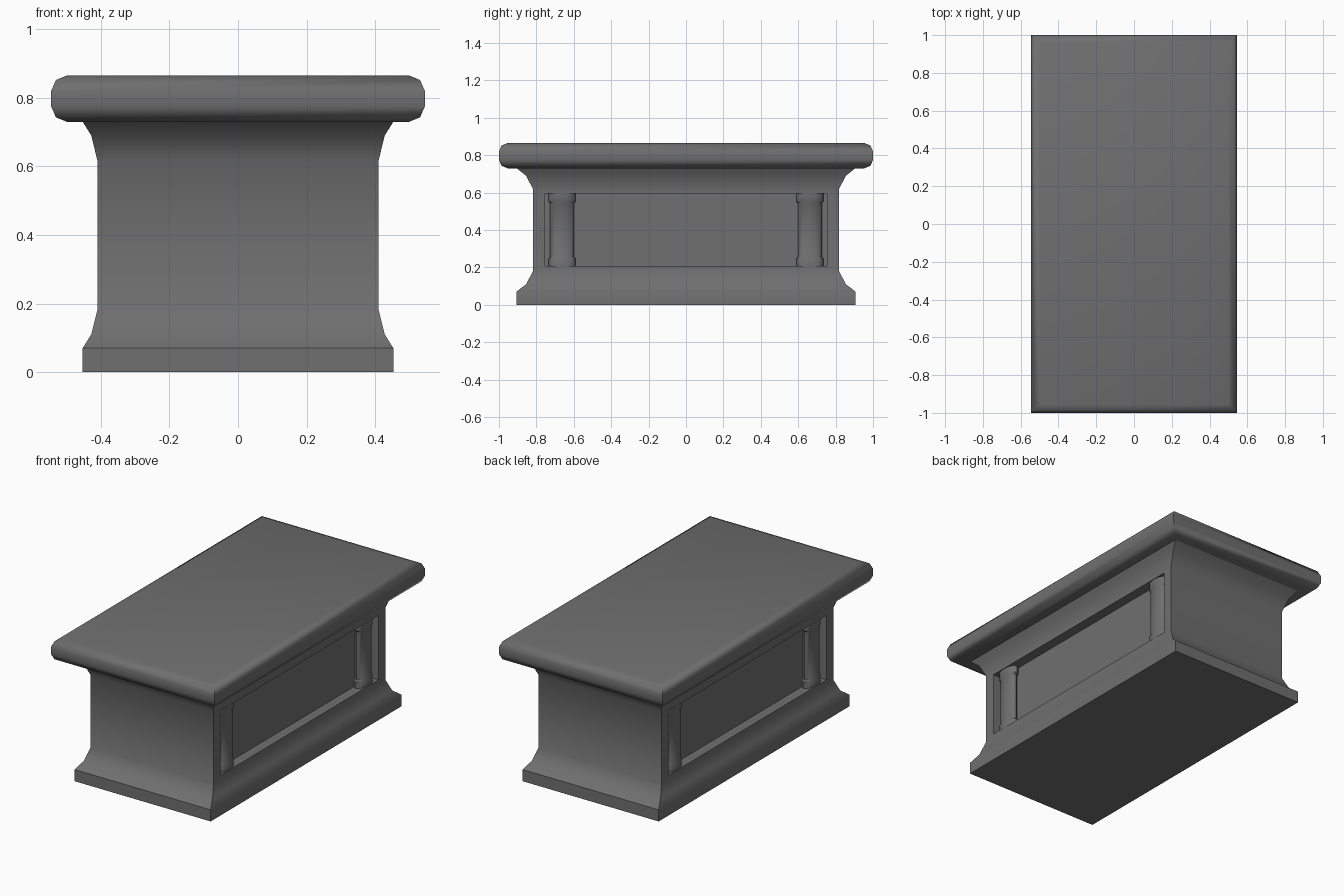
import bpy, bmesh, math

if "Cube" in bpy.data.objects:
    bpy.data.objects.remove(bpy.data.objects["Cube"])

stone = bpy.data.materials.new("dark grey stone")
stone.diffuse_color = (0.16, 0.16, 0.16, 1)
stone.use_nodes = True
stone.node_tree.nodes["Principled BSDF"].inputs["Base Color"].default_value = stone.diffuse_color


def finish(bm, name, angle):
    """Turn a bmesh into a named, shaded object."""
    bmesh.ops.recalc_face_normals(bm, faces=bm.faces)
    me = bpy.data.meshes.new(name)
    bm.to_mesh(me)
    bm.free()
    me.materials.append(stone)
    ob = bpy.data.objects.new(name, me)
    bpy.context.collection.objects.link(ob)
    bpy.ops.object.select_all(action='DESELECT')
    ob.select_set(True)
    bpy.context.view_layer.objects.active = ob
    bpy.ops.object.shade_smooth_by_angle(angle=math.radians(angle))
    return ob


def loft(rings):
    """Skin a stack of equal-length closed rings and cap both ends."""
    bm = bmesh.new()
    loops = [[bm.verts.new(p) for p in ring] for ring in rings]
    n = len(loops[0])
    for a, b in zip(loops, loops[1:]):
        for i in range(n):
            j = (i + 1) % n
            bm.faces.new((a[i], a[j], b[j], b[i]))
    bm.faces.new(loops[0][::-1])
    bm.faces.new(loops[-1])
    return bm


def rect(hx, hy, z):
    return [(-hx, -hy, z), (hx, -hy, z), (hx, hy, z), (-hx, hy, z)]


# Pedestal body with flared foot and neck
BODY_X, DEPTH = 0.41, 0.06
bm = loft([rect(*p) for p in [
    (0.453, 0.907, 0), (0.453, 0.907, 0.07), (0.428, 0.855, 0.11),
    (BODY_X, 0.817, 0.182), (BODY_X, 0.817, 0.617),
    (0.428, 0.855, 0.69), (0.453, 0.905, 0.73)]])
bm.normal_update()

# Recessed panel in each long side
for s in (-1, 1):
    face = next(f for f in bm.faces
                if abs(f.calc_center_median().x - s * BODY_X) < 0.001)
    bmesh.ops.inset_individual(bm, faces=[face], thickness=0.02)
    for v in face.verts:
        v.co = (s * BODY_X, math.copysign(0.753, v.co.y),
                0.595 if v.co.z > 0.4 else 0.207)
    inner = bmesh.ops.extrude_discrete_faces(bm, faces=[face])["faces"][0]
    for v in inner.verts:
        v.co.x -= s * DEPTH
finish(bm, "pedestal_body", 35)

# Table slab with rounded rim
finish(loft([rect(0.545 - d, 1.0 - d, z) for d, z in [
    (0.046, 0.73), (0.014, 0.743), (0, 0.775),
    (0, 0.82), (0.014, 0.852), (0.046, 0.865)]]), "top_slab", 55)

# Oval pillars standing in the recesses
profile = [(0.0725, 0.205), (0.0725, 0.248), (0.064, 0.256),
           (0.064, 0.545), (0.0725, 0.553), (0.0725, 0.596)]
for sx in (-1, 1):
    for sy in (-1, 1):
        rings = [[(sx * 0.371 + 0.5 * r * math.cos(t * math.tau / 16),
                   sy * 0.662 + r * math.sin(t * math.tau / 16), z)
                  for t in range(16)] for r, z in profile]
        side = "right" if sx > 0 else "left"
        end = "back" if sy > 0 else "front"
        finish(loft(rings), f"pillar_{side}_{end}", 35)
